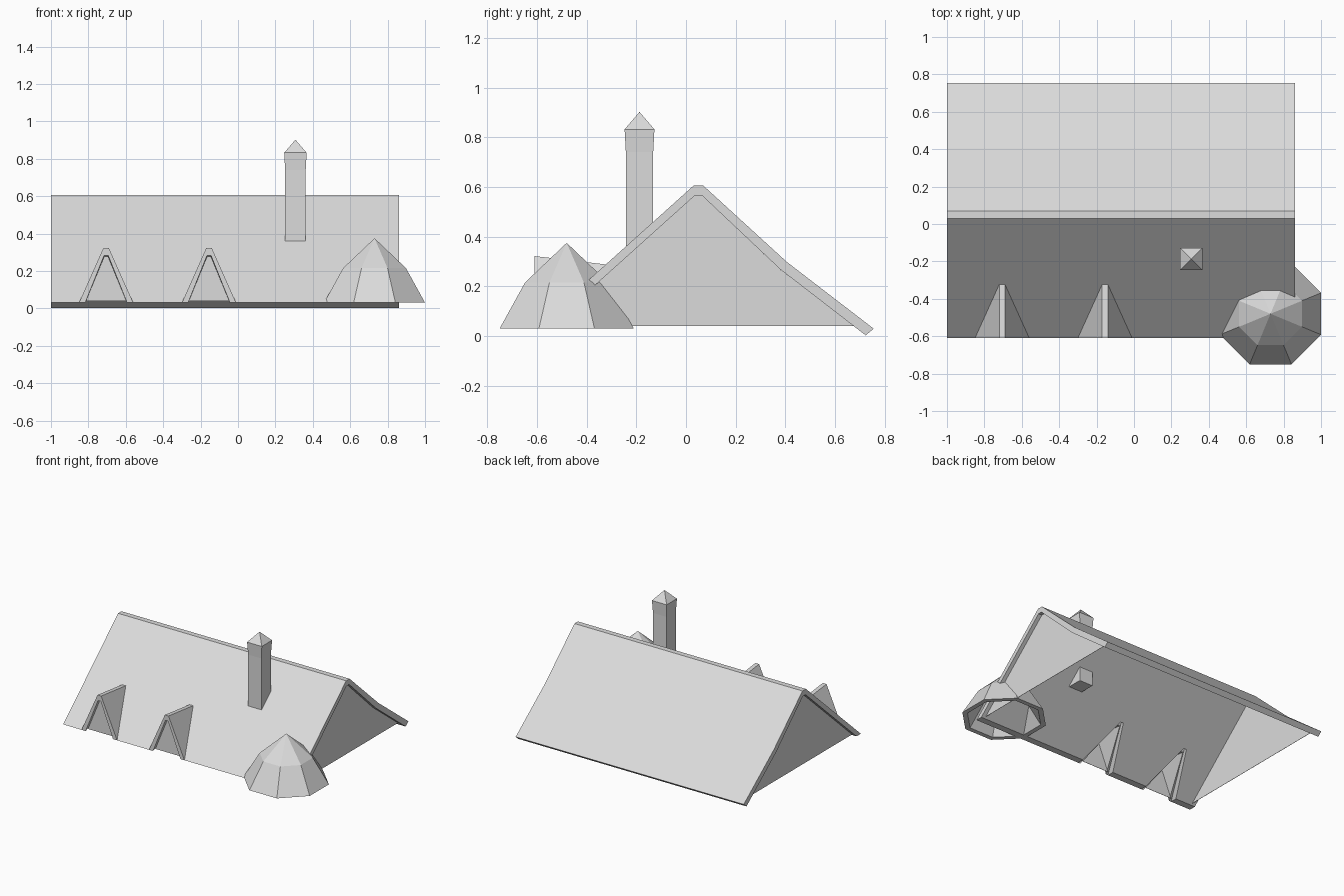
import bpy, bmesh, math
from mathutils import Vector

if "Cube" in bpy.data.objects:
    bpy.data.objects.remove(bpy.data.objects["Cube"], do_unlink=True)

grey = bpy.data.materials.new("light_grey")
grey.use_nodes = True
grey.diffuse_color = (0.71, 0.71, 0.71, 1)
grey.node_tree.nodes["Principled BSDF"].inputs["Base Color"].default_value = (0.71, 0.71, 0.71, 1)


def finish(name, bm):
    bmesh.ops.recalc_face_normals(bm, faces=bm.faces)
    mesh = bpy.data.meshes.new(name)
    bm.to_mesh(mesh)
    bm.free()
    mesh.materials.append(grey)
    obj = bpy.data.objects.new(name, mesh)
    bpy.context.collection.objects.link(obj)
    return obj


def loft(name, loops):
    """Bridge loops of equal length; a loop may be a single tip point."""
    bm = bmesh.new()
    rings = [[bm.verts.new(p) for p in loop] for loop in loops]
    for a, b in zip(rings, rings[1:]):
        n = max(len(a), len(b))
        for i in range(n):
            j = (i + 1) % n
            corners = [a[i % len(a)], a[j % len(a)], b[j % len(b)], b[i % len(b)]]
            bm.faces.new(list(dict.fromkeys(corners)))
    for ring in (rings[0], rings[-1]):
        if len(ring) > 2:
            bm.faces.new(ring)
    return finish(name, bm)


def extrude_x(name, profile, x0, x1):
    return loft(name, [[(x, y, z) for y, z in profile] for x in (x0, x1)])


LEFT, RIGHT = 0.862, -1.0
RIDGE_Y, RIDGE_Z = 0.03, 0.605
EAVE_Y, EAVE_Z = -0.61, 0.03
SLOPE = (RIDGE_Z - EAVE_Z) / (RIDGE_Y - EAVE_Y)
DORMERS = (-0.705, -0.155)


def roof_z(y):
    return RIDGE_Z - SLOPE * (RIDGE_Y - y)


# Back roof slope with the flat ridge and a slight kick near the eave
extrude_x("back_roof", [(RIDGE_Y, RIDGE_Z), (0.07, RIDGE_Z), (0.406, 0.298), (0.755, 0.03),
                        (0.723, 0.003), (0.38, 0.268), (0.065, 0.565), (0.035, 0.565)],
          RIGHT, LEFT)

# Front roof slope, cut level at the eave, with a triangular notch under each dormer
NOTCH_TOP = -0.335
outline = [(RIGHT, RIDGE_Y), (RIGHT, EAVE_Y)]
for cx in DORMERS:
    outline += [(cx - 0.13, EAVE_Y), (cx - 0.012, NOTCH_TOP),
                (cx + 0.012, NOTCH_TOP), (cx + 0.13, EAVE_Y)]
outline += [(LEFT, EAVE_Y), (LEFT, RIDGE_Y)]
outer = [Vector((x, y, roof_z(y))) for x, y in outline]
offsets = {RIDGE_Y: (0, 0.005, -0.04), NOTCH_TOP: (0, 0.025, -0.022), EAVE_Y: (0, 0.05, 0)}
inner = [p + Vector(offsets[y]) for p, (x, y) in zip(outer, outline)]
loft("front_roof", [outer, inner])

# Gable walls set in slightly from the roof ends
gable = [(-0.55, 0.04), (0.035, 0.565), (0.065, 0.565), (0.381, 0.267), (0.676, 0.04)]
for name, x in (("left_gable", LEFT - 0.03), ("right_gable", RIGHT + 0.03)):
    extrude_x(name, gable, x - 0.001, x + 0.001)

# Dormers: an open tent over each notch, with a recessed front panel
for side, cx in zip(("right", "left"), DORMERS):
    def tent(foot, top, front_z, back_y, back_z):
        return [(cx - foot, EAVE_Y, EAVE_Z), (cx - top, EAVE_Y, front_z),
                (cx - top, back_y, back_z), (cx + top, back_y, back_z),
                (cx + top, EAVE_Y, front_z), (cx + foot, EAVE_Y, EAVE_Z)]

    bm = bmesh.new()
    shells = [[bm.verts.new(p) for p in pts] for pts in (
        tent(0.145, 0.015, 0.322, -0.32, 0.288),
        tent(0.112, 0.011, 0.282, -0.345, 0.25))]
    for s in shells:
        for idx in ((0, 1, 2), (1, 4, 3, 2), (3, 4, 5)):
            bm.faces.new([s[i] for i in idx])
    o, n = shells
    for a, b in ((0, 1), (1, 4), (4, 5), (5, 3), (3, 2), (2, 0)):
        bm.faces.new((o[a], o[b], n[b], n[a]))
    finish(side + "_dormer_roof", bm)

    panel = [(-0.108, 0.038), (-0.01, 0.278), (0.01, 0.278), (0.108, 0.038)]
    loft(side + "_dormer_panel", [[(cx + x, y, z) for x, z in panel]
                                  for y in (EAVE_Y + 0.022, EAVE_Y + 0.024)])


# Chimney: square shaft, slight flare and pointed cap
def square(half, z):
    return [(0.307 + sx * half, -0.187 + sy * half, z)
            for sx, sy in ((-1, -1), (1, -1), (1, 1), (-1, 1))]


loft("chimney", [square(0.055, 0.31), square(0.055, 0.74), square(0.06, 0.832),
                 [(0.307, -0.187, 0.902)]])


# Turret: hollow eight-sided bent cone
def octagon(apothem, z):
    r = apothem / math.cos(math.pi / 8)
    return [(0.73 + r * math.cos((i + 0.5) * math.pi / 4),
             -0.48 + r * math.sin((i + 0.5) * math.pi / 4), z) for i in range(8)]


loft("turret_roof", [[(0.73, -0.48, 0.375)], octagon(0.168, 0.215), octagon(0.27, 0.03),
                     octagon(0.237, 0.03), octagon(0.142, 0.192), [(0.73, -0.48, 0.335)]])
